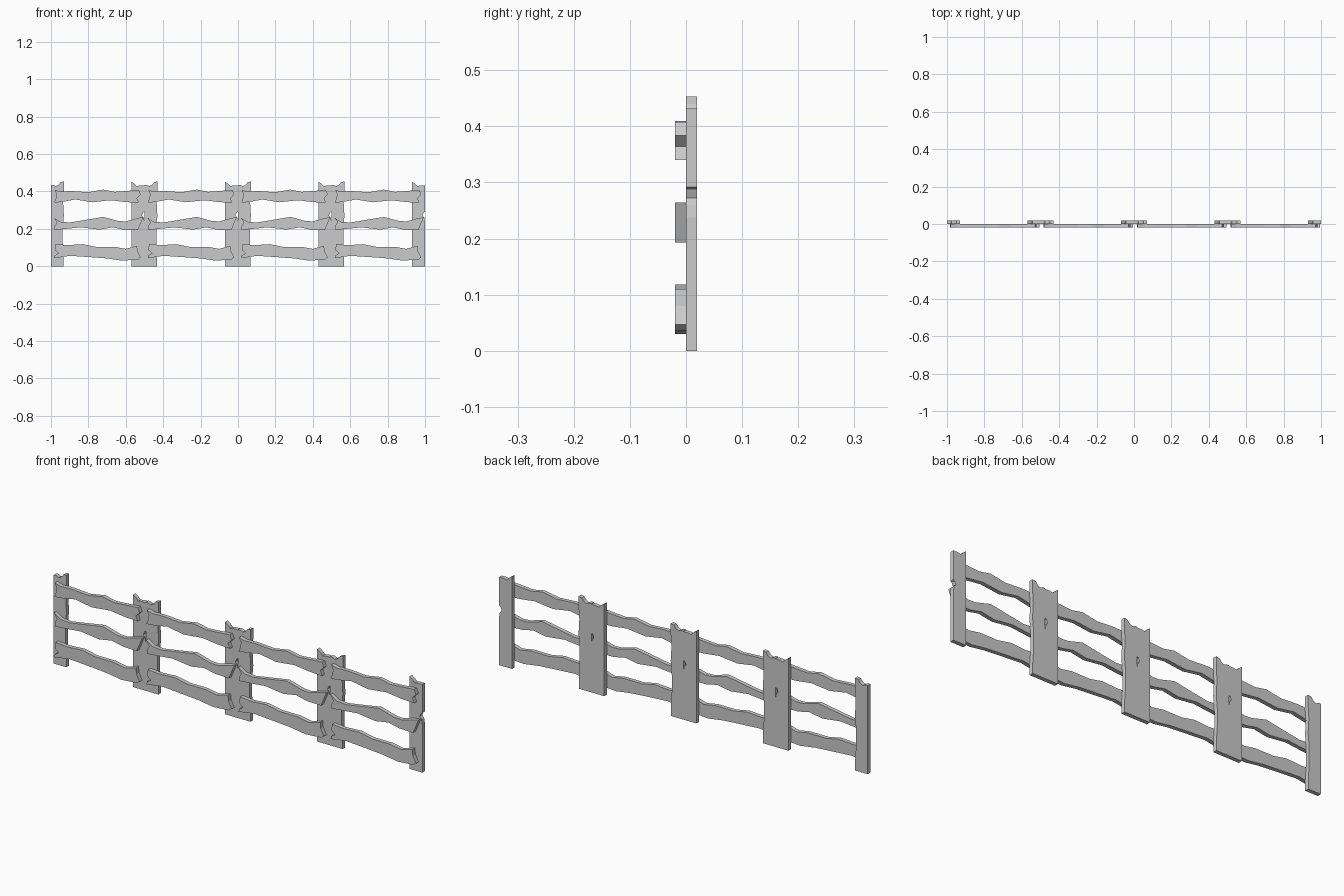
import bpy
import bmesh

# Remove the default cube
default_cube = bpy.data.objects.get("Cube")
if default_cube:
    bpy.data.objects.remove(default_cube, do_unlink=True)

# Single weathered material
wood = bpy.data.materials.new("weathered grey")
wood.use_nodes = True
grey = (0.6, 0.6, 0.6, 1.0)
wood.diffuse_color = grey
wood.node_tree.nodes["Principled BSDF"].inputs["Base Color"].default_value = grey

PANEL_COUNT = 4
PANEL_WIDTH = 0.5
THICKNESS = 0.02
UNIT = 0.01  # outlines below are in hundredths


def make_board(name, outline, front_y):
    """Extrude a rough board outline (x, z) backwards into a flat plank."""
    bm = bmesh.new()
    verts = [bm.verts.new((x * UNIT, front_y, z * UNIT)) for x, z in outline]
    face = bm.faces.new(verts)
    result = bmesh.ops.extrude_face_region(bm, geom=[face])
    moved = [g for g in result["geom"] if isinstance(g, bmesh.types.BMVert)]
    bmesh.ops.translate(bm, verts=moved, vec=(0, THICKNESS, 0))
    bmesh.ops.recalc_face_normals(bm, faces=bm.faces[:])
    mesh = bpy.data.meshes.new(name)
    bm.to_mesh(mesh)
    bm.free()
    mesh.materials.append(wood)
    return mesh


# Posts stand behind the rails, with splintered tops and a notch
left_post = [(0, 0), (6.8, 0), (6.8, 5), (6.3, 12), (6.3, 20), (6.9, 27), (6.5, 34),
             (6.9, 40), (6.9, 45.3), (5.2, 45), (4, 43.5), (2.5, 42.8), (1.3, 43.5), (0, 43.5)]
right_post = [(43, 0), (50, 0), (50, 23.8), (49.6, 26), (48.6, 27.2), (49.3, 28.8),
              (50, 29.2), (50, 43.2), (47.5, 43.2), (45.8, 42.8), (44.8, 44), (43, 45.3)]

# Rails have uneven edges and broken ends
top_rail = [(1.7, 34), (6, 34.4), (13, 35.7), (22, 34.2), (32, 35.3), (40, 34.3),
            (47, 34), (46, 36.4), (48, 38.4), (47, 40.8), (40, 40.2), (34, 39.8),
            (28, 41), (20, 39.6), (11, 40.2), (5, 40), (2, 40.8), (3, 38.5), (2.5, 36)]
middle_rail = [(2, 19.5), (8, 20), (16, 20.8), (26, 19.6), (33, 20.8), (39, 19.5),
               (46.4, 19.3), (49.4, 26.4), (46, 25.6), (40, 24), (36, 24.2), (28, 26.4),
               (18, 24.7), (10, 23.4), (5, 23.8), (1.5, 26), (3.2, 23.5), (2, 21.5)]
bottom_rail = [(1.7, 4.3), (10, 5.6), (22, 4.8), (30, 4.2), (38, 3), (46.5, 3.6),
               (48, 4.7), (46.3, 8), (46, 11), (40, 9.3), (34, 10.4), (24, 10.4),
               (17, 11.8), (9, 11.3), (2.5, 11.8), (2, 8.8), (4, 7), (2, 5.8)]

boards = {
    "left_post": make_board("left_post", left_post, 0),
    "right_post": make_board("right_post", right_post, 0),
    "top_rail": make_board("top_rail", top_rail, -THICKNESS),
    "middle_rail": make_board("middle_rail", middle_rail, -THICKNESS),
    "bottom_rail": make_board("bottom_rail", bottom_rail, -THICKNESS),
}

# Repeat the panel side by side
for panel in range(PANEL_COUNT):
    for name, mesh in boards.items():
        board = bpy.data.objects.new(f"{name}_{panel + 1}", mesh)
        board.location.x = (panel - PANEL_COUNT / 2) * PANEL_WIDTH
        bpy.context.collection.objects.link(board)
